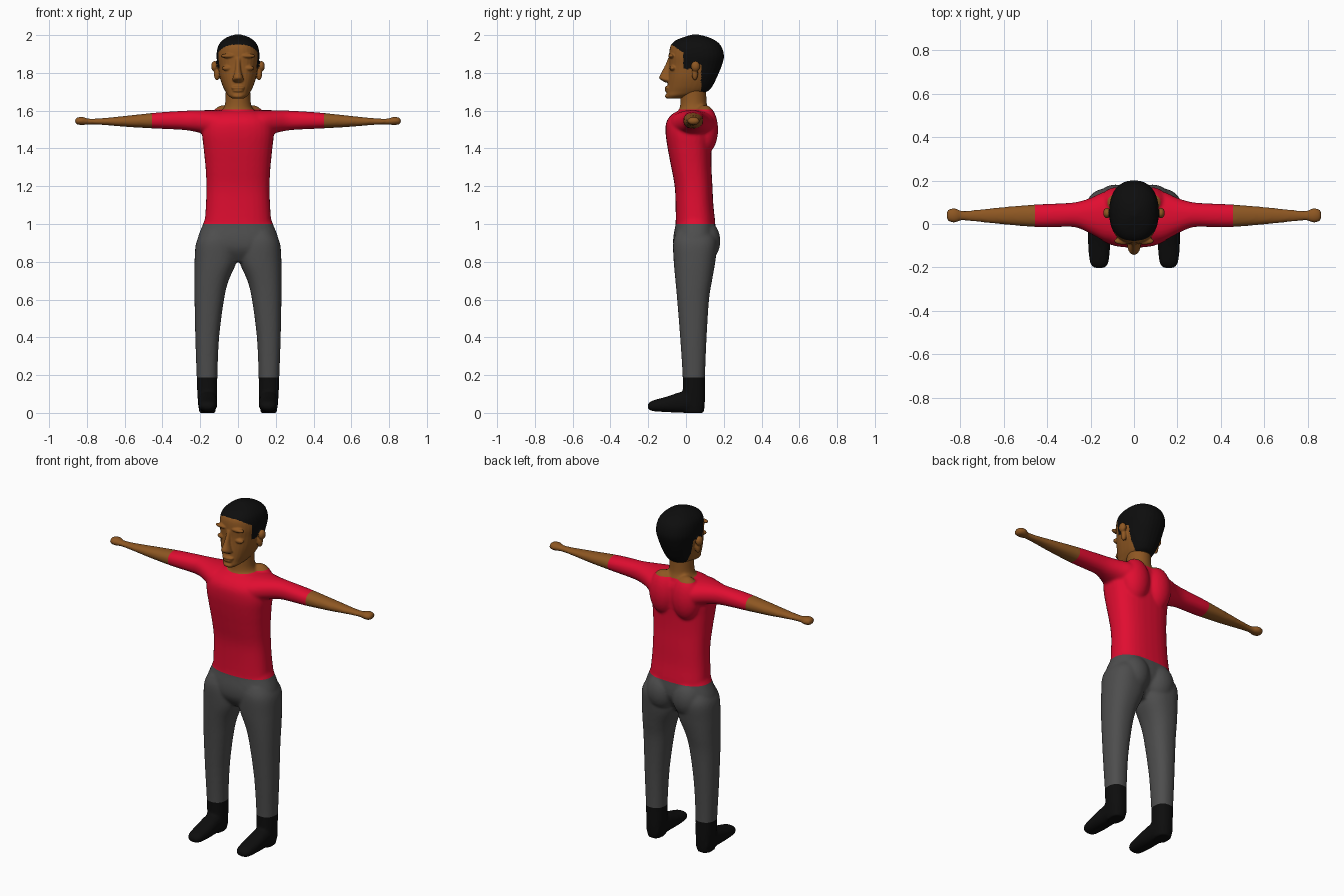
import bpy, bmesh
from math import sin, cos, pi, copysign
from mathutils import Vector, Matrix

old = bpy.data.objects.get("Cube")
if old:
    bpy.data.objects.remove(old, do_unlink=True)


def material(name, *rgb):
    m = bpy.data.materials.new(name)
    m.use_nodes = True
    m.diffuse_color = (*rgb, 1)
    bsdf = m.node_tree.nodes["Principled BSDF"]
    bsdf.inputs["Base Color"].default_value = (*rgb, 1)
    bsdf.inputs["Roughness"].default_value = 0.8
    return m


SKIN = material("brown skin", 0.27, 0.095, 0.016)
RED = material("red cloth", 0.75, 0.004, 0.03)
GREY = material("grey cloth", 0.075, 0.075, 0.075)
BLACK = material("black", 0.004, 0.004, 0.004)
LIP = material("lip grey", 0.1, 0.08, 0.07)


def spline(rings, steps=4):
    """Smoothly resample a list of section tuples."""
    pts = [Vector(r) for r in rings]
    pts = [pts[0]] + pts + [pts[-1]]
    for a, b, c, d in zip(pts, pts[1:], pts[2:], pts[3:]):
        for i in range(steps):
            t = i / steps
            yield b + (c - a) * t / 2 + (a * 2 - b * 5 + c * 4 - d) * t**2 / 2 + (b * 3 - a - c * 3 + d) * t**3 / 2
    yield pts[-1]


def loft(bm, axis, rings, power=2.0, side=1, segs=32):
    """Closed tube; each section is (position, min a, max a, min b, max b)."""
    order = {"x": (2, 0, 1), "y": (0, 2, 1), "z": (0, 1, 2)}[axis]
    loops = []
    for pos, a0, a1, b0, b1 in spline(rings):
        loop = []
        for i in range(segs):
            c, s = cos(2 * pi * i / segs), sin(2 * pi * i / segs)
            a = (a0 + a1) / 2 + (a1 - a0) / 2 * copysign(abs(c) ** (2 / power), c)
            b = (b0 + b1) / 2 + (b1 - b0) / 2 * copysign(abs(s) ** (2 / power), s)
            p = (a, b, pos)
            x, y, z = (p[order.index(k)] for k in range(3)) if axis != "x" else (pos, a, b)
            loop.append(bm.verts.new((x * side, y, z)))
        loops.append(loop)
    for lo, hi in zip(loops, loops[1:]):
        for i in range(segs):
            j = (i + 1) % segs
            bm.faces.new((lo[i], lo[j], hi[j], hi[i]))
    bm.faces.new(loops[0])
    bm.faces.new(loops[-1])


def blob(bm, centre, radii):
    mat = Matrix.Translation(centre) @ Matrix.Diagonal((*radii, 1))
    bmesh.ops.create_uvsphere(bm, u_segments=24, v_segments=16, radius=1, matrix=mat)


def fuse(bm, voxel, smooth):
    """Blend overlapping solids into one smooth surface mesh."""
    bmesh.ops.recalc_face_normals(bm, faces=bm.faces)
    me = bpy.data.meshes.new("blend")
    bm.to_mesh(me)
    bm.free()
    ob = bpy.data.objects.new("blend", me)
    bpy.context.collection.objects.link(ob)
    rm = ob.modifiers.new("remesh", "REMESH")
    rm.mode, rm.voxel_size = "VOXEL", voxel
    sm = ob.modifiers.new("smooth", "SMOOTH")
    sm.factor, sm.iterations = 0.5, smooth
    dg = bpy.context.evaluated_depsgraph_get()
    result = bpy.data.meshes.new_from_object(ob.evaluated_get(dg))
    bpy.data.objects.remove(ob, do_unlink=True)
    return result


def split(me, rule, parts, cuts=()):
    """Cut the mesh along planes and keep each named region as an object."""
    for name, mats in parts.items():
        bm = bmesh.new()
        bm.from_mesh(me)
        for co, no in cuts:
            bmesh.ops.bisect_plane(bm, geom=bm.verts[:] + bm.edges[:] + bm.faces[:],
                                   plane_co=co, plane_no=no)
        drop = []
        for f in bm.faces:
            region, slot = rule(*f.calc_center_median())
            f.material_index, f.smooth = slot, True
            if region != name:
                drop.append(f)
        bmesh.ops.delete(bm, geom=drop, context="FACES")
        part = bpy.data.meshes.new(name)
        bm.to_mesh(part)
        bm.free()
        part.materials.clear()
        for m in mats:
            part.materials.append(m)
        bpy.context.collection.objects.link(bpy.data.objects.new(name, part))


# Body: torso, pelvis and neck
body = bmesh.new()
loft(body, "z", [(.95, -.19, .19, -.06, .15), (1, -.178, .178, -.055, .155), (1.1, -.17, .17, -.055, .145),
                 (1.2, -.167, .167, -.06, .14), (1.3, -.172, .172, -.078, .135), (1.4, -.182, .182, -.097, .135),
                 (1.48, -.19, .19, -.108, .14), (1.54, -.18, .18, -.104, .14), (1.58, -.15, .15, -.075, .13),
                 (1.602, -.1, .1, -.035, .11)], 2.5)
loft(body, "z", [(.8, -.1, .1, -.02, .09), (.86, -.2, .2, -.06, .13), (.92, -.214, .214, -.068, .16),
                 (1, -.185, .185, -.055, .155), (1.04, -.17, .17, -.05, .14)], 2.4)
loft(body, "z", [(1.56, -.11, .11, -.05, .13), (1.6, -.085, .085, -.038, .122), (1.64, -.068, .068, -.03, .11),
                 (1.74, -.065, .065, -.028, .106)])

for s in (1, -1):
    # Shoulder blades and buttocks
    blob(body, (s * .075, .1, 1.5), (.085, .07, .13))
    blob(body, (s * .085, .1, .91), (.09, .082, .11))
    # Arm and hand
    loft(body, "x", [(.05, -.09, .15, 1.45, 1.6), (.13, -.08, .15, 1.46, 1.603), (.2, -.045, .12, 1.482, 1.602),
                     (.27, -.015, .1, 1.496, 1.6), (.36, -.014, .094, 1.502, 1.595), (.45, -.014, .09, 1.506, 1.588),
                     (.6, -.002, .078, 1.515, 1.572), (.72, .01, .066, 1.525, 1.56), (.79, .016, .061, 1.527, 1.558),
                     (.82, .007, .072, 1.524, 1.567), (.85, .01, .07, 1.526, 1.565),
                     (.863, .025, .055, 1.535, 1.555)], 2.2, s)
    # Leg
    loft(body, "z", [(.96, .02, .19, -.05, .14), (.9, .005, .222, -.068, .165), (.8, .008, .23, -.065, .155),
                     (.7, .05, .231, -.056, .138), (.6, .074, .23, -.047, .122), (.4, .1, .226, -.031, .109),
                     (.2, .109, .219, -.018, .101), (.08, .111, .214, -.016, .101),
                     (.0, .12, .205, -.01, .095)], 2.3, s)
    # Foot
    loft(body, "y", [(-.203, .14, .18, .025, .045), (-.18, .118, .202, .01, .064), (-.1, .11, .211, .004, .087),
                     (-.03, .111, .211, .001, .11), (.04, .112, .211, 0, .12), (.09, .125, .2, 0, .1)], 2.3, s)


def dress(x, y, z):
    if z < .187:
        return "shoes", 0
    if z < 1:
        return "trousers", 0
    if abs(x) > .455:
        return "forearms", 0
    return ("neck", 0) if z > 1.606 else ("shirt", 0)


up, along = Vector((0, 0, 1)), Vector((1, 0, 0))
split(fuse(body, .008, 5), dress,
      {"shoes": [BLACK], "trousers": [GREY], "shirt": [RED], "forearms": [SKIN], "neck": [SKIN]},
      [(up * .187, up), (up, up), (up * 1.606, up), (along * .455, along), (along * -.455, along)])

# Head: skull, nose, lips, chin, brows and ears
head = bmesh.new()
loft(head, "z", [(1.664, -.03, .03, -.1, -.03), (1.68, -.052, .052, -.104, .03), (1.7, -.066, .066, -.102, .11),
                 (1.73, -.081, .081, -.098, .14), (1.78, -.097, .097, -.094, .165), (1.84, -.107, .107, -.09, .19),
                 (1.89, -.114, .114, -.09, .201), (1.94, -.106, .106, -.083, .187), (1.97, -.085, .085, -.058, .158),
                 (1.99, -.055, .055, -.01, .115), (2.003, -.015, .015, .035, .065)], 2.3)
loft(head, "z", [(1.75, -.018, .018, -.112, -.07), (1.762, -.03, .03, -.13, -.07), (1.775, -.027, .027, -.143, -.07),
                 (1.81, -.017, .017, -.126, -.07), (1.85, -.013, .013, -.106, -.07),
                 (1.88, -.016, .016, -.094, -.07)], 2.0)
blob(head, (0, -.095, 1.72), (.036, .018, .011))
blob(head, (0, -.094, 1.706), (.03, .018, .01))
blob(head, (0, -.09, 1.677), (.03, .022, .014))
for s in (1, -1):
    blob(head, (s * .05, -.078, 1.89), (.042, .017, .012))
    blob(head, (s * .055, -.07, 1.825), (.03, .017, .014))
    blob(head, (s * .124, .05, 1.835), (.018, .024, .028))
    blob(head, (s * .112, .047, 1.795), (.016, .016, .035))


def is_hair(x, y, z):
    if abs(x) > .117 and y < .08 and z < 1.87:
        return False
    if y > .08:
        return z > 1.7
    if y > .03:
        return z > 1.845
    if y > -.015:
        return z > 1.82
    return z > 1.95 - .038 * (abs(x) / .1) ** 3


def features(x, y, z):
    if is_hair(x, y, z):
        return "hair", 0
    if y < -.03:
        if ((abs(x) - .056) / .027) ** 2 + ((z - 1.858) / .016) ** 2 < 1:
            return "face", 1
        if (x / .03) ** 2 + ((z - 1.713) / .01) ** 2 < 1:
            return "face", 2
    return "face", 0


split(fuse(head, .004, 4), features, {"hair": [BLACK], "face": [SKIN, BLACK, LIP]})
